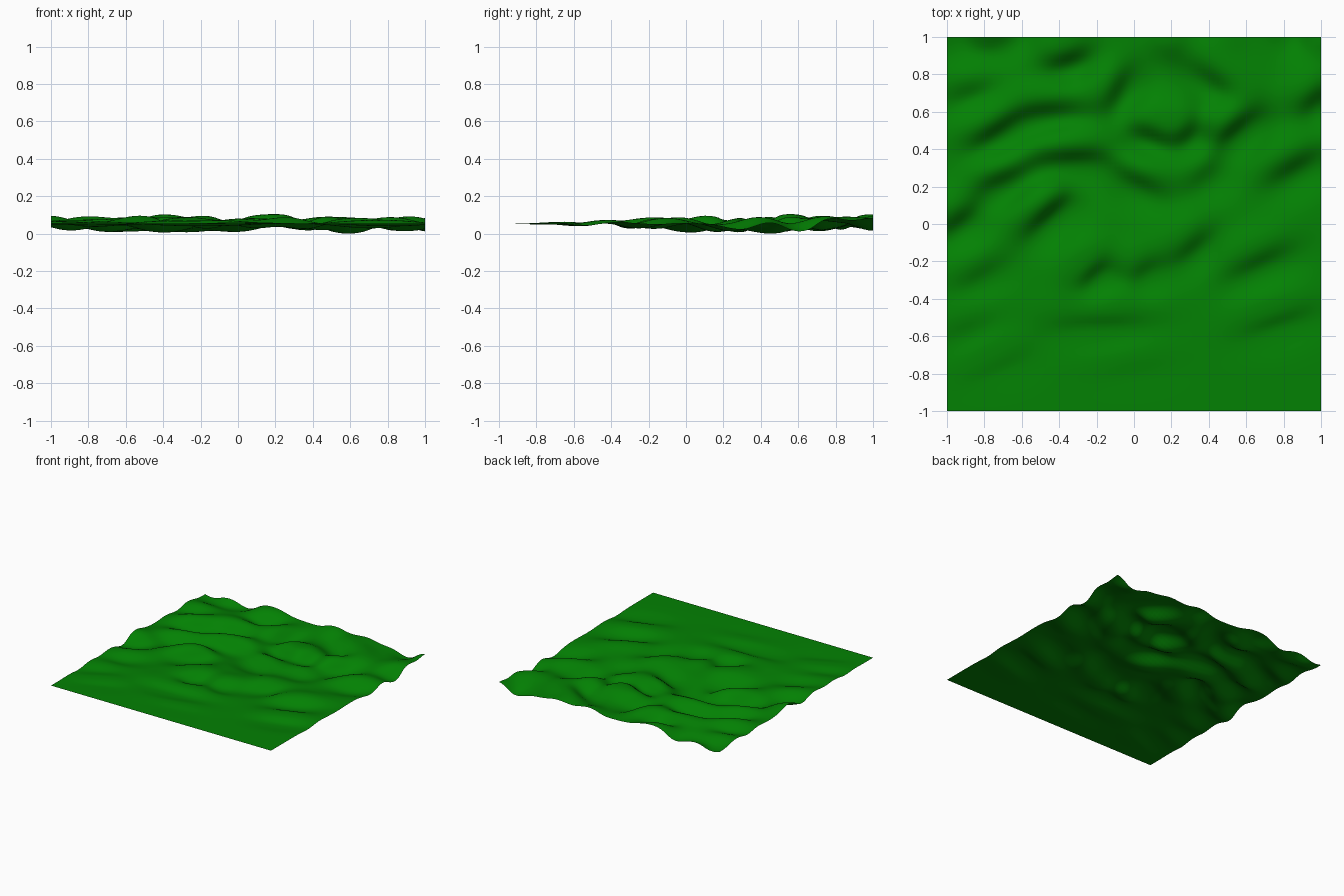
import bpy, bmesh, math

# One flat green
mat = bpy.data.materials.new("grass green")
mat.diffuse_color = (0.001, 0.22, 0.001, 1)

# Slopes that fall away from a crest to a trough:
# x, y, height, fall direction in degrees, half length along the crest
SLOPES = [
    (-.36, .89, .9, -72, .12), (-.10, .72, 1.0, -28, .11), (-.45, .62, 1.0, -85, .15),
    (-.75, .50, 1.2, -62, .12), (-.35, .37, 1.1, -87, .16), (-.70, .25, 1.0, -72, .12),
    (-.47, .06, 1.3, -48, .13), (.08, .50, 1.0, -97, .11), (.28, .50, 1.1, -35, .09),
    (.53, .51, 1.3, -52, .12), (.45, .77, .8, -125, .15), (.02, .24, .9, -112, .12),
    (.85, .32, .8, -60, .13), (.97, .68, .9, -50, .10), (.30, -.12, 1.0, -48, .11),
    (.65, -.20, 1.0, -65, .15), (-.23, -.26, 1.6, -48, .11), (.03, -.25, 1.1, -48, .09),
    (-.18, -.52, 1.6, -88, .20), (.75, -.52, 1.5, -72, .15), (-.75, -.77, 1.9, -65, .14),
    (-.95, .02, 1.0, -55, .10), (-.85, .73, .6, -75, .12), (-.80, .97, .6, -80, .12),
    (.40, .29, .6, -60, .11), (-.90, -.55, 1.0, -70, .13), (-.02, -.78, 1.0, -80, .16),
    (-.85, -.27, .8, -60, .13),
]
# Round bumps along the rear edge: x, height
REAR_BUMPS = [(-.92, -.7), (-.6, -.5), (-.4, .6), (.18, .9), (.48, .4), (.85, -.8), (1, .7)]


def ripple(x, y):
    h = 0
    for cx, cy, amp, deg, length in SLOPES:
        a = math.radians(deg)
        u = ((x - cx) * math.cos(a) + (y - cy) * math.sin(a)) / .085
        v = ((y - cy) * math.cos(a) - (x - cx) * math.sin(a)) / length
        h -= amp * 1.65 * u * math.exp(-(u * u + v * v) / 2)
    for cx, amp in REAR_BUMPS:
        h += amp * math.exp(-((x - cx) / .1) ** 2 - ((y - 1) / .1) ** 2)
    # Waves die out toward the flat front edge
    t = min(1, (y + 1) / 1.1)
    return math.tanh(h * .95) * t ** 1.4


# Rippled lawn sheet, its flat front edge just above mid height
bm = bmesh.new()
bmesh.ops.create_grid(bm, x_segments=80, y_segments=80, size=1)
heights = [ripple(v.co.x, v.co.y) for v in bm.verts]
low, high = min(heights), max(heights)
for v, h in zip(bm.verts, heights):
    v.co.z = .054 + (.05 * h / high if h > 0 else .054 * h / -low)
for f in bm.faces:
    f.smooth = True
mesh = bpy.data.meshes.new("rippled_ground")
bm.to_mesh(mesh)
bm.free()
mesh.materials.append(mat)
bpy.context.collection.objects.link(bpy.data.objects.new("rippled_ground", mesh))
